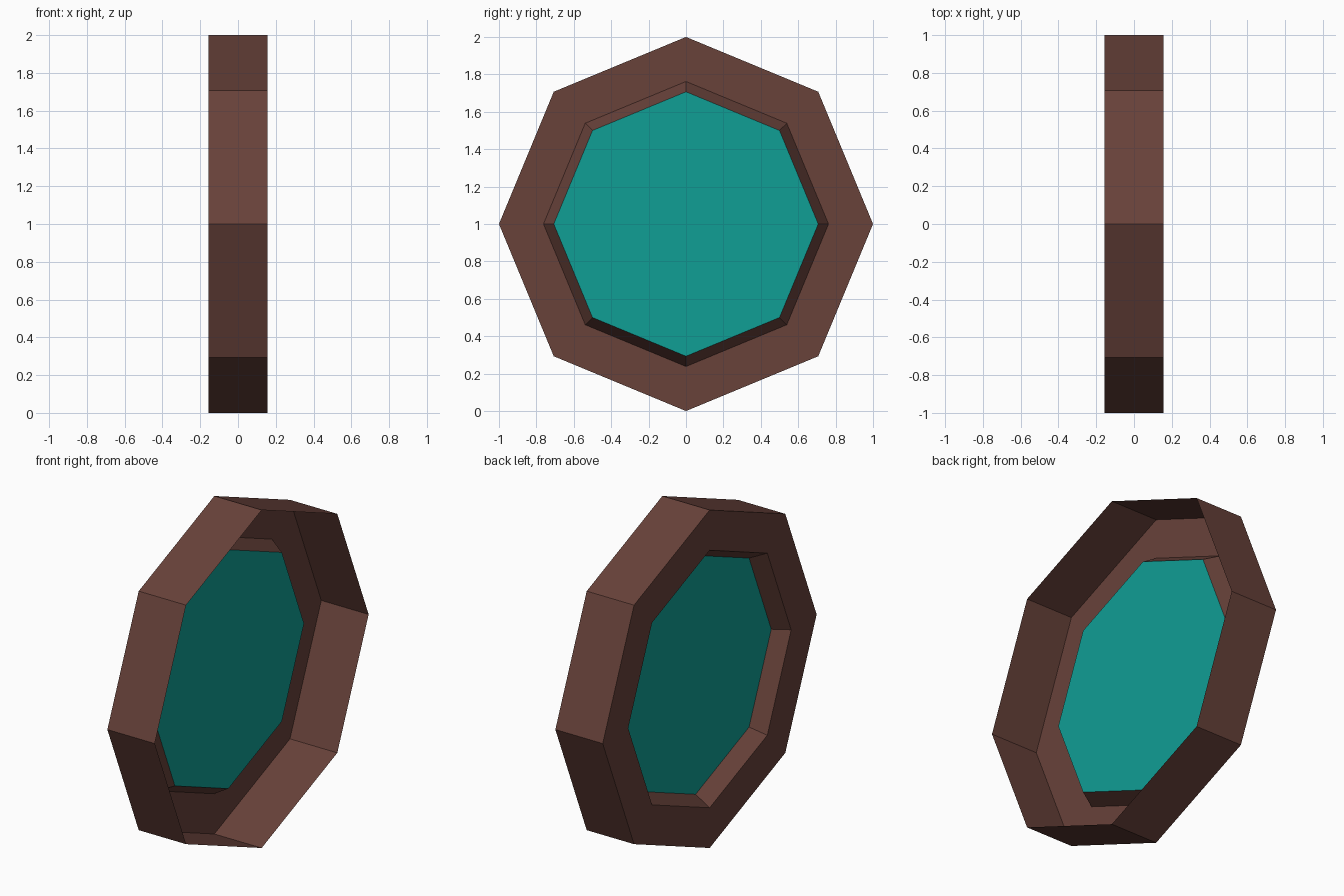
import bpy, bmesh
from math import sin, cos, pi

cube = bpy.data.objects.get("Cube")
if cube:
    bpy.data.objects.remove(cube, do_unlink=True)

SIDES = 8
HALF_DEPTH = 0.155
GLASS_X = -0.063
GLASS_RADIUS = 0.707


def make_material(name, colour):
    mat = bpy.data.materials.new(name)
    mat.use_nodes = True
    mat.diffuse_color = colour
    mat.node_tree.nodes["Principled BSDF"].inputs["Base Color"].default_value = colour
    return mat


def octagon(bm, radius, x):
    """Ring of vertices around the x axis, with a corner at the top."""
    return [bm.verts.new((x, radius * sin(2 * pi * i / SIDES),
                          1 + radius * cos(2 * pi * i / SIDES)))
            for i in range(SIDES)]


def make_object(name, bm, mat):
    mesh = bpy.data.meshes.new(name)
    bm.to_mesh(mesh)
    bm.free()
    mesh.materials.append(mat)
    obj = bpy.data.objects.new(name, mesh)
    bpy.context.collection.objects.link(obj)
    return obj


brown = make_material("brown wood", (0.138, 0.054, 0.042, 1))
teal = make_material("teal glass", (0.005, 0.342, 0.301, 1))

# Frame: open shell of outer wall, flat rim and tapered recess
bm = bmesh.new()
profile = [(1.0, HALF_DEPTH), (1.0, -HALF_DEPTH),
           (0.762, -HALF_DEPTH), (GLASS_RADIUS, GLASS_X)]
rings = [octagon(bm, r, x) for r, x in profile]
for a, b in zip(rings, rings[1:]):
    for i in range(SIDES):
        j = (i + 1) % SIDES
        bm.faces.new((a[i], b[i], b[j], a[j]))
# Outer wall normals point away from the axis
bm.faces.ensure_lookup_table()
bm.normal_update()
wall = bm.faces[0]
if wall.normal.z * (wall.calc_center_median().z - 1) < 0:
    bmesh.ops.reverse_faces(bm, faces=bm.faces[:])
make_object("window_frame", bm, brown)

# Glass pane closing the recess, facing the rim side
bm = bmesh.new()
pane = bm.faces.new(octagon(bm, GLASS_RADIUS, GLASS_X))
pane.normal_update()
if pane.normal.x > 0:
    pane.normal_flip()
make_object("glass_pane", bm, teal)
